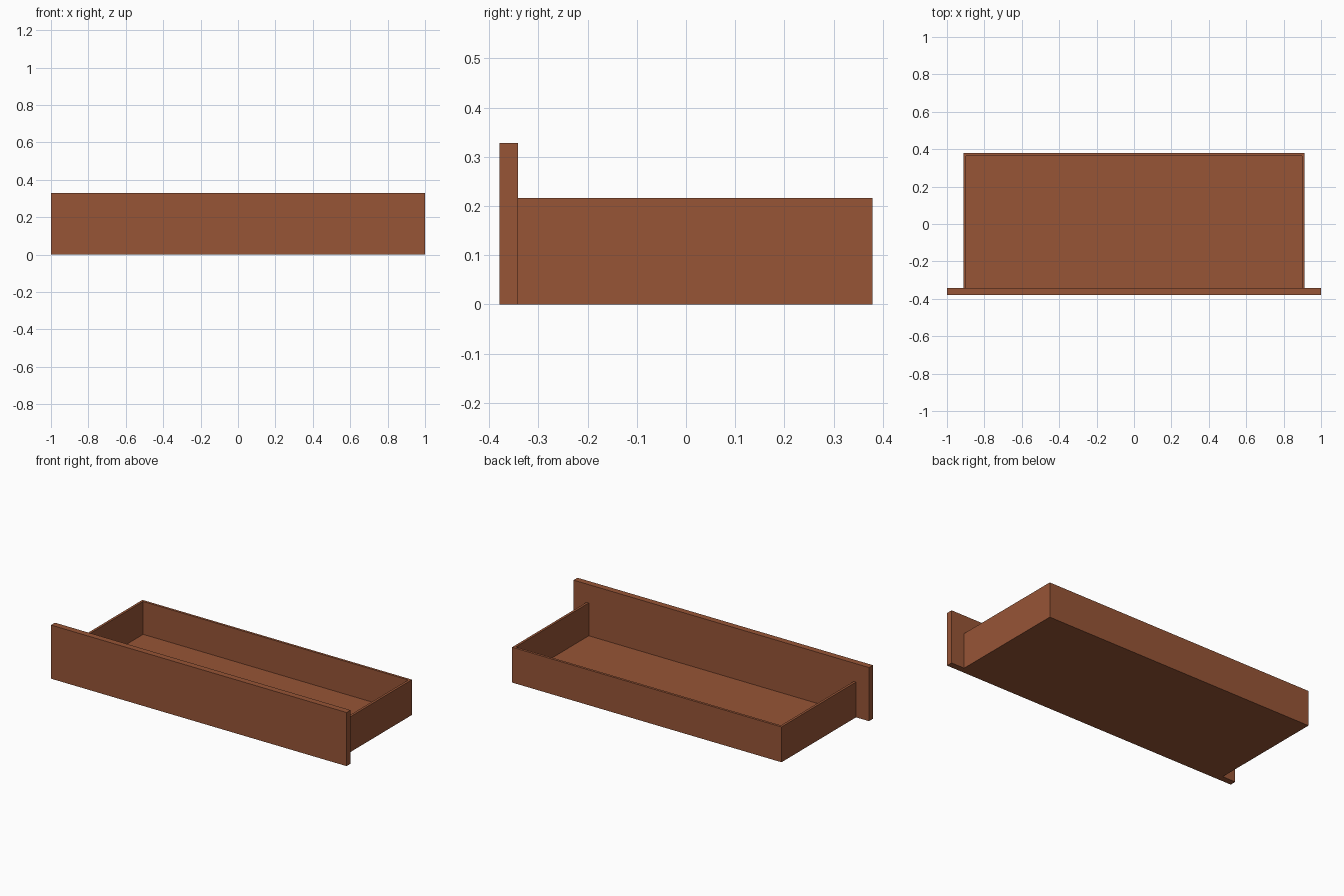
import bpy

if "Cube" in bpy.data.objects:
    bpy.data.objects.remove(bpy.data.objects["Cube"])

wood = bpy.data.materials.new("reddish_brown_wood")
wood.diffuse_color = (0.31, 0.09, 0.037, 1)
wood.use_nodes = True
wood.node_tree.nodes["Principled BSDF"].inputs["Base Color"].default_value = wood.diffuse_color


def board(name, x, y, z):
    """Box spanning the given (min, max) ranges."""
    spans = (x, y, z)
    bpy.ops.mesh.primitive_cube_add(size=1)
    ob = bpy.context.object
    ob.name = name
    for v in ob.data.vertices:
        v.co = [lo + (c + 0.5) * (hi - lo) for c, (lo, hi) in zip(v.co, spans)]
    ob.data.materials.append(wood)
    return ob


W, T = 0.912, 0.015            # half width of the tray, board thickness
FRONT, BACK = -0.341, 0.379    # tray depth range
H = 0.216                      # tray height

# Wide, tall front panel
board("front_panel", (-1, 1), (-0.379, FRONT), (0, 0.328))

# Side walls
for side, s in (("left", -1), ("right", 1)):
    board(side + "_wall", sorted((s * W, s * (W - T))), (FRONT, BACK), (0, H))

# Back wall and floor fitted between the sides
board("back_wall", (-W + T, W - T), (BACK - T, BACK), (0, H))
board("drawer_floor", (-W + T, W - T), (FRONT, BACK - T), (0, T))
